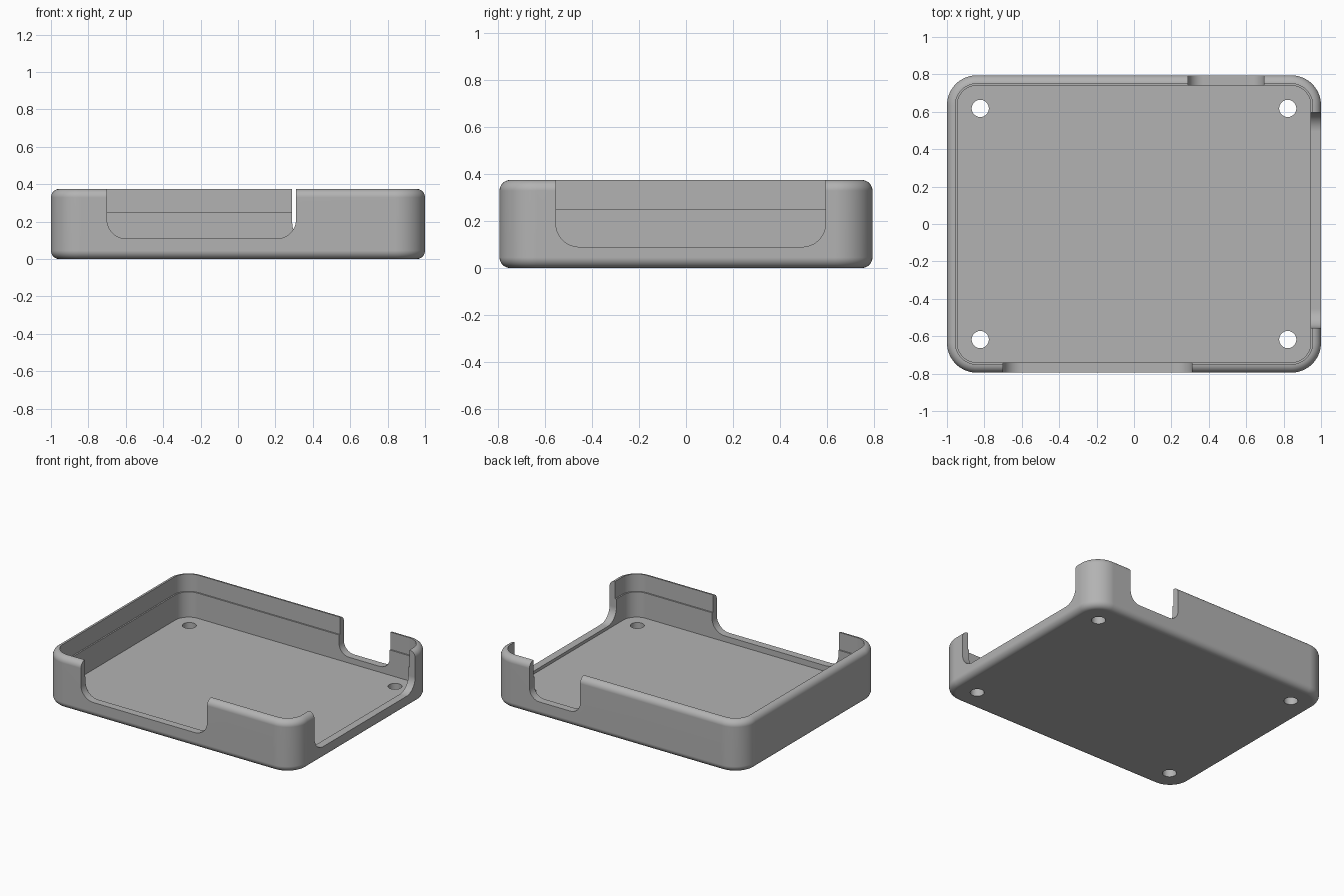
import bpy, bmesh, math
from mathutils import Vector

cube = bpy.data.objects.get("Cube")
if cube:
    bpy.data.objects.remove(cube, do_unlink=True)

HX, HY, TOP = 1.0, 0.795, 0.375
CORNER, FILLET, FLOOR, LEDGE = 0.16, 0.045, 0.068, 0.25
SEG, STEPS = 16, 8

grey = bpy.data.materials.new("light_grey")
grey.use_nodes = True
colour = (0.45, 0.45, 0.45, 1)
grey.diffuse_color = colour
grey.node_tree.nodes["Principled BSDF"].inputs["Base Color"].default_value = colour


def make_object(name, bm):
    bmesh.ops.recalc_face_normals(bm, faces=bm.faces)
    mesh = bpy.data.meshes.new(name)
    bm.to_mesh(mesh)
    bm.free()
    mesh.materials.append(grey)
    obj = bpy.data.objects.new(name, mesh)
    bpy.context.collection.objects.link(obj)
    return obj


def ring(bm, inset, z):
    """Rounded rectangle of vertices, inset from the outer wall."""
    r = CORNER - inset
    verts = []
    for k, (sx, sy) in enumerate([(1, 1), (-1, 1), (-1, -1), (1, -1)]):
        for i in range(SEG + 1):
            a = math.pi / 2 * (k + i / SEG)
            verts.append(bm.verts.new((sx * (HX - CORNER) + r * math.cos(a),
                                       sy * (HY - CORNER) + r * math.sin(a), z)))
    return verts


# Tray section: bottom fillet, outer wall, rounded rim, stepped inner wall
quarter = [math.pi / 2 * i / STEPS for i in range(STEPS + 1)]
section = [(FILLET * (1 - math.sin(a)), FILLET * (1 - math.cos(a))) for a in quarter]
section += [(FILLET * (1 - math.cos(a)), TOP - FILLET * (1 - math.sin(a))) for a in quarter]
section += [(FILLET, LEDGE), (0.055, LEDGE), (0.055, FLOOR)]

bm = bmesh.new()
rings = [ring(bm, inset, z) for inset, z in section]
for a, b in zip(rings, rings[1:]):
    for i in range(len(a)):
        j = (i + 1) % len(a)
        bm.faces.new((a[i], a[j], b[j], b[i]))
bm.faces.new(rings[0])
bm.faces.new(rings[-1])
tray = make_object("tray", bm)


def notch_cutter(name, start, end, bottom, radius, place):
    """Prism with rounded lower corners; place maps (along, depth, z) to a point."""
    outline = [(end, 0.6), (start, 0.6)]
    for centre, first in ((start + radius, math.pi), (end - radius, 1.5 * math.pi)):
        for i in range(13):
            a = first + math.pi / 2 * i / 12
            outline.append((centre + radius * math.cos(a),
                            bottom + radius + radius * math.sin(a)))
    bm = bmesh.new()
    face = bm.faces.new([bm.verts.new(place(u, -0.12, z)) for u, z in outline])
    shift = Vector(place(0, 0.12, 0)) - Vector(place(0, -0.12, 0))
    out = bmesh.ops.extrude_face_region(bm, geom=[face])
    bmesh.ops.translate(bm, vec=shift,
                        verts=[v for v in out["geom"] if isinstance(v, bmesh.types.BMVert)])
    return make_object(name, bm)


# Openings in the front, back and left walls
cutters = [
    notch_cutter("front_opening", -0.7, 0.31, 0.11, 0.1, lambda u, d, z: (u, d - HY, z)),
    notch_cutter("back_opening", 0.29, 0.695, 0.11, 0.08, lambda u, d, z: (u, d + HY, z)),
    notch_cutter("side_opening", -0.555, 0.595, 0.09, 0.1, lambda u, d, z: (d + HX, u, z)),
]

# Screw holes in the floor corners
for sx in (-1, 1):
    for sy in (-1, 1):
        bm = bmesh.new()
        bmesh.ops.create_cone(bm, cap_ends=True, segments=32, radius1=0.046,
                              radius2=0.046, depth=0.3)
        bmesh.ops.translate(bm, verts=bm.verts, vec=(sx * 0.822, sy * 0.618, 0.05))
        cutters.append(make_object("screw_hole", bm))

# Cut the tray, then smooth the rounded parts
bpy.ops.object.select_all(action="DESELECT")
tray.select_set(True)
bpy.context.view_layer.objects.active = tray
for cutter in cutters:
    cut = tray.modifiers.new(cutter.name, "BOOLEAN")
    cut.operation, cut.solver, cut.object = "DIFFERENCE", "EXACT", cutter
    bpy.ops.object.modifier_apply(modifier=cut.name)
    bpy.data.objects.remove(cutter, do_unlink=True)
bpy.ops.object.shade_smooth_by_angle(angle=math.radians(30))
normals = tray.modifiers.new("flat_walls", "WEIGHTED_NORMAL")
normals.keep_sharp = True
